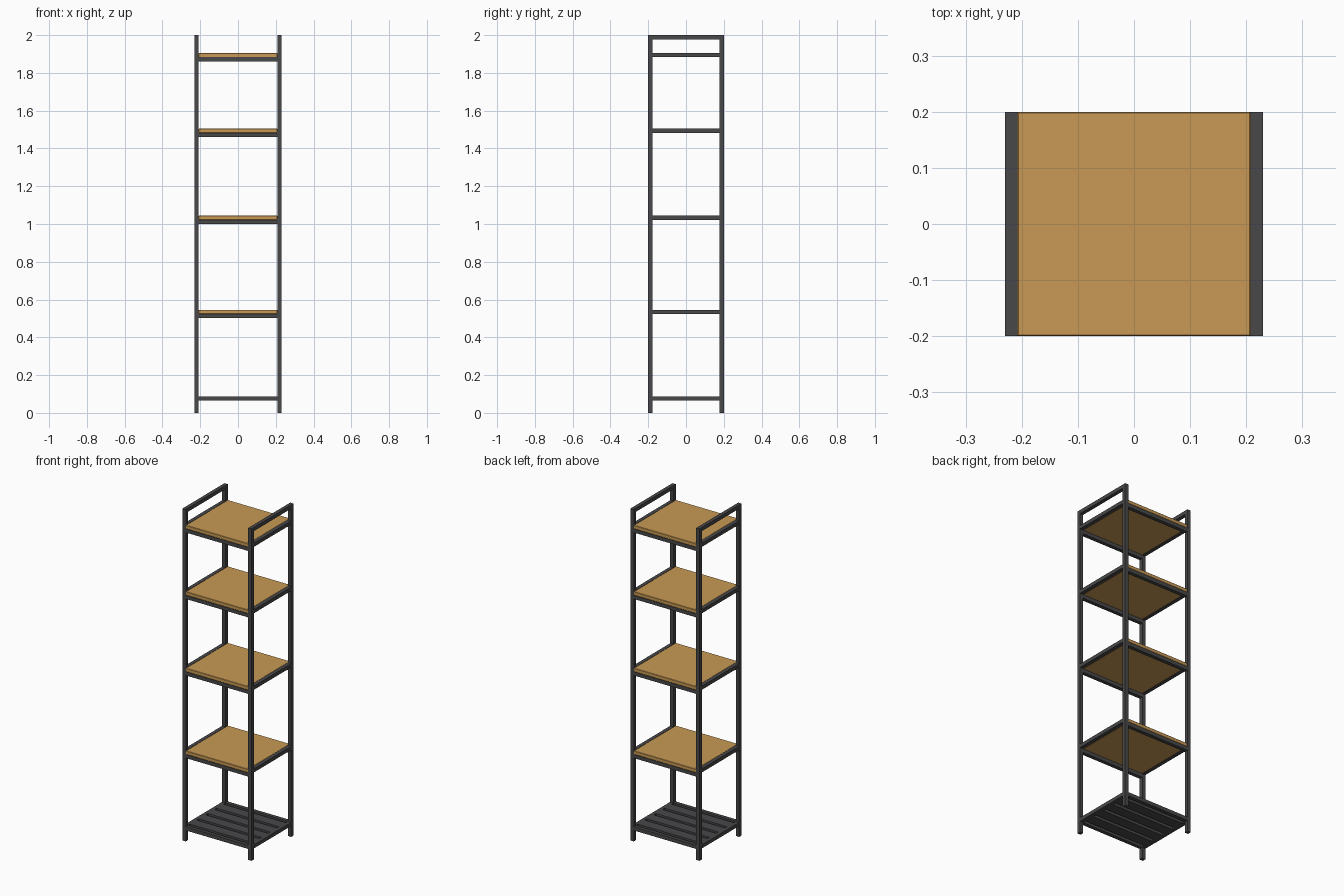
import bpy

if "Cube" in bpy.data.objects:
    bpy.data.objects.remove(bpy.data.objects["Cube"])

T = 0.022            # square tube thickness
X, Y = 0.23, 0.20    # half width and half depth
SHELVES = [1.905, 1.505, 1.044, 0.546]   # shelf top heights
BASE = 0.088


def material(name, color):
    m = bpy.data.materials.new(name)
    m.diffuse_color = color
    m.use_nodes = True
    m.node_tree.nodes["Principled BSDF"].inputs["Base Color"].default_value = m.diffuse_color
    return m


metal = material("dark_metal", (0.065, 0.065, 0.068, 1))
wood = material("oak", (0.58, 0.32, 0.09, 1))


def box(name, lo, hi, mat):
    bpy.ops.mesh.primitive_cube_add(size=1, location=[(a + b) / 2 for a, b in zip(lo, hi)])
    ob = bpy.context.object
    ob.name = name
    ob.scale = [b - a for a, b in zip(lo, hi)]
    bpy.ops.object.transform_apply(location=False, rotation=False, scale=True)
    ob.data.materials.append(mat)
    return ob


# side ladders: posts, top handles and side rails
for s in (-1, 1):
    x0, x1 = sorted((s * X, s * (X - T)))
    for t in (-1, 1):
        y0, y1 = sorted((t * Y, t * (Y - T)))
        box("post", (x0, y0, 0), (x1, y1, 2), metal)
    for z in [2.0, BASE] + SHELVES:
        box("side_rail", (x0, -Y + T, z - T), (x1, Y - T, z), metal)

# front and back rails, under each board and at the base
for t in (-1, 1):
    y0, y1 = sorted((t * Y, t * (Y - T)))
    for z in [BASE] + [h - T for h in SHELVES]:
        box("cross_rail", (-X + T, y0, z - T), (X - T, y1, z), metal)

# wooden boards with softened edges
for z in SHELVES:
    b = box("shelf_board", (-X + T, -Y, z - T), (X - T, Y, z), wood)
    bev = b.modifiers.new("edge", 'BEVEL')
    bev.width = 0.002
    bev.segments = 1

# base slats between the front and back rails
N, GAP = 4, 0.02
inner = 2 * (Y - T)
w = (inner - GAP * (N + 1)) / N
for i in range(N):
    y = -Y + T + GAP + i * (w + GAP)
    box("base_slat", (-X + T, y, BASE - T), (X - T, y + w, BASE), metal)
